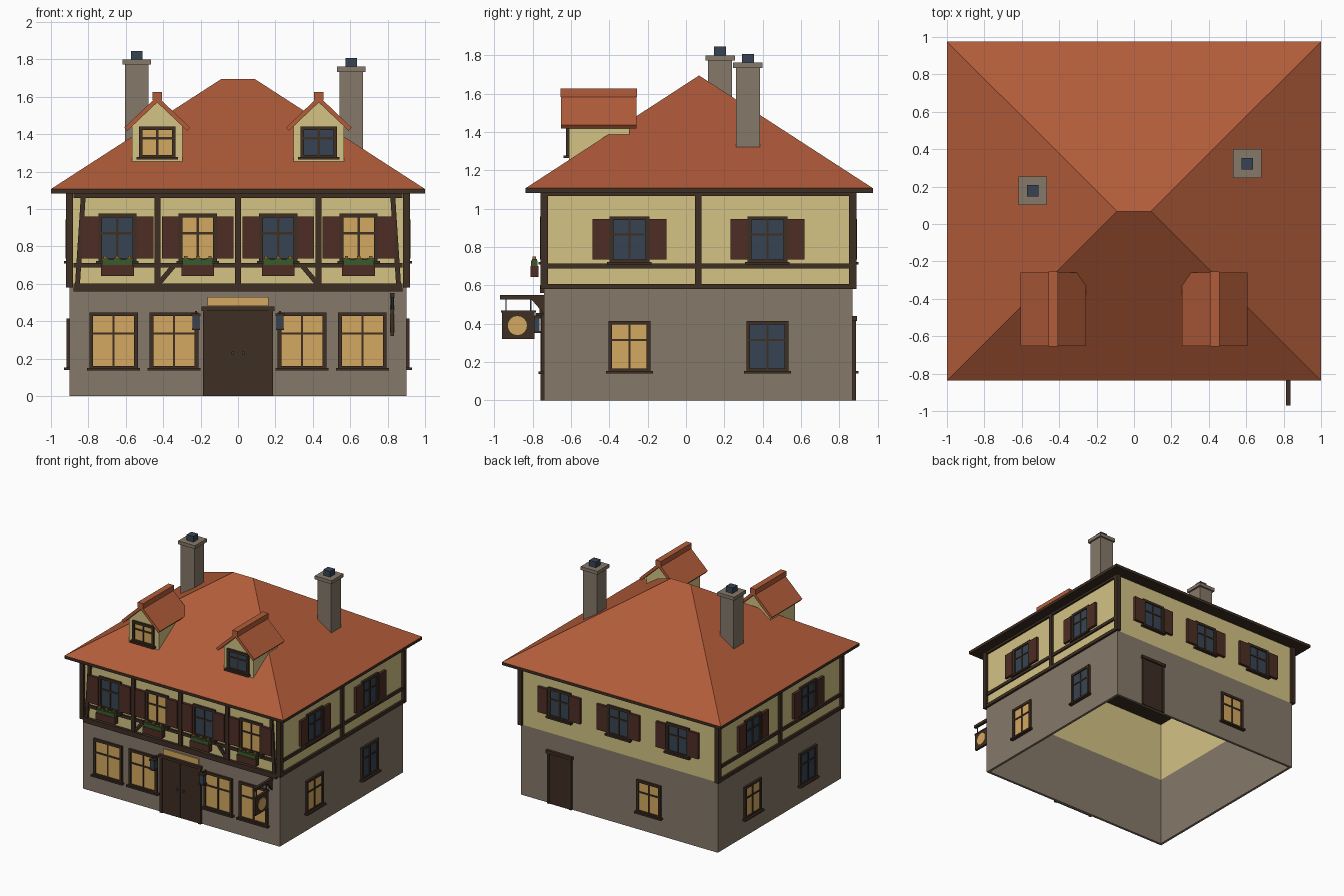
import bpy, bmesh, math
from mathutils import Vector

if "Cube" in bpy.data.objects:
    bpy.data.objects.remove(bpy.data.objects["Cube"])

def lin(c):
    c /= 255
    return c / 12.92 if c <= 0.04045 else ((c + 0.055) / 1.055) ** 2.4

COLOURS = {"stone": (134, 120, 106), "cream": (212, 195, 133), "terracotta": (178, 92, 58),
           "wood": (62, 46, 35), "shutter": (78, 45, 37), "lit": (212, 168, 96),
           "slate": (55, 68, 84), "green": (58, 90, 43)}
NAMES = list(COLOURS)
MATS = []
for n, c in COLOURS.items():
    m = bpy.data.materials.new(n)
    m.diffuse_color = (*[lin(v) for v in c], 1)
    m.use_nodes = True
    m.node_tree.nodes["Principled BSDF"].inputs["Base Color"].default_value = m.diffuse_color
    MATS.append(m)

# Wall frames: (u along wall, v up, d outwards) -> world
X, YF, YB, DORM = 0.90, -0.74, 0.87, -0.61
YM = (YF + YB) / 2
front = lambda u, v, d: (u, YF - d, v)
back = lambda u, v, d: (u, YB + d, v)
right = lambda u, v, d: (X + d, u, v)
left = lambda u, v, d: (-X - d, u, v)
dormer = lambda u, v, d: (u, DORM - d, v)
world = lambda u, v, d: (u, d, v)           # x, z, y

class Part:
    """Collects solids in one mesh object."""
    def __init__(self, name, frame=world):
        self.name, self.f, self.bm = name, frame, bmesh.new()

    def prism(self, pts, d0, d1, mat, top=1.0):
        cu = sum(p[0] for p in pts) / len(pts)
        cv = sum(p[1] for p in pts) / len(pts)
        a = [self.bm.verts.new(self.f(u, v, d0)) for u, v in pts]
        b = [self.bm.verts.new(self.f(cu + (u - cu) * top, cv + (v - cv) * top, d1)) for u, v in pts]
        n = len(pts)
        fs = [self.bm.faces.new(a), self.bm.faces.new(b)]
        fs += [self.bm.faces.new((a[i], a[(i + 1) % n], b[(i + 1) % n], b[i])) for i in range(n)]
        for f in fs:
            f.material_index = NAMES.index(mat)
        return self

    def box(self, u0, u1, v0, v1, d0, d1, mat):
        return self.prism([(u0, v0), (u1, v0), (u1, v1), (u0, v1)], d0, d1, mat)

    def strut(self, u0, v0, u1, v1, w, d, mat="wood"):
        t = Vector((u1 - u0, v1 - v0)).normalized() * w / 2
        n = (-t.y, t.x)
        return self.prism([(u0 + n[0], v0 + n[1]), (u1 + n[0], v1 + n[1]),
                           (u1 - n[0], v1 - n[1]), (u0 - n[0], v0 - n[1])], 0, d, mat)

    def done(self):
        bmesh.ops.recalc_face_normals(self.bm, faces=self.bm.faces)
        me = bpy.data.meshes.new(self.name)
        self.bm.to_mesh(me)
        self.bm.free()
        for m in MATS:
            me.materials.append(m)
        ob = bpy.data.objects.new(self.name, me)
        bpy.context.collection.objects.link(ob)
        # keep only the colours this part uses
        used = sorted({p.material_index for p in me.polygons})
        idx = [used.index(p.material_index) for p in me.polygons]
        me.materials.clear()
        for u in used:
            me.materials.append(MATS[u])
        me.polygons.foreach_set("material_index", idx)
        return ob

def window(name, frame, u, v0, v1, hw, glass, bar, shutters=False):
    p, w = Part(name, frame), 0.02
    p.box(u - hw + w, u + hw - w, v0 + w, v1 - w, 0, 0.006, glass)
    for s in (-1, 1):
        a, b = sorted((u + s * hw, u + s * (hw - w)))
        p.box(a, b, v0, v1, 0, 0.016, "wood")
        if shutters:
            a, b = sorted((u + s * hw, u + s * (hw + 0.09)))
            p.box(a, b, v0 + 0.02, v1 - 0.015, 0, 0.022, "shutter")
    p.box(u - hw + w, u + hw - w, v1 - w, v1, 0, 0.016, "wood")
    p.box(u - hw + w, u + hw - w, v0, v0 + w, 0, 0.016, "wood")
    p.box(u - 0.006, u + 0.006, v0 + w, v1 - w, 0, 0.012, "wood")
    p.box(u - hw + w, u + hw - w, bar - 0.006, bar + 0.006, 0, 0.012, "wood")
    p.box(u - hw - 0.012, u + hw + 0.012, v0 - 0.006, v0 + 0.008, 0, 0.03, "wood")
    p.done()

# Hollow storeys, open at the bottom
for name, z0, z1, mat in (("ground_floor_walls", 0, 0.58, "stone"), ("upper_floor_walls", 0.58, 1.09, "cream")):
    p, t = Part(name), 0.02
    p.box(-X, X, z0, z1, YF, YF + t, mat).box(-X, X, z0, z1, YB - t, YB, mat)
    p.box(-X, -X + t, z0, z1, YF + t, YB - t, mat).box(X - t, X, z0, z1, YF + t, YB - t, mat).done()

# Eave board and hipped roof
EY0, EY1, EZ, RZ, RY = -0.837, 0.975, 1.107, 1.695, 0.068
Part("eave_board").box(-1, 1, 1.083, EZ, EY0, EY1, "wood").done()
p = Part("hipped_roof")
b = [p.bm.verts.new(c) for c in ((-1, EY0, EZ), (1, EY0, EZ), (1, EY1, EZ), (-1, EY1, EZ))]
r = [p.bm.verts.new((x, RY, RZ)) for x in (-0.09, 0.09)]
for vs in ((b[0], b[1], r[1], r[0]), (b[1], b[2], r[1]), (b[2], b[3], r[0], r[1]), (b[3], b[0], r[0]), b[::-1]):
    p.bm.faces.new(vs).material_index = NAMES.index("terracotta")
p.done()

# Timber framing
p = Part("corner_posts")
for x in (-X, X):
    for y in (YF, YB):
        p.box(x - 0.019, x + 0.019, 0.58, 1.085, y - 0.019, y + 0.019, "wood")
p.done()
p = Part("front_timbers", front)
p.box(-0.88, 0.88, 0.56, 0.602, 0, 0.022, "wood").box(-0.88, 0.88, 1.06, 1.085, 0, 0.018, "wood")
p.box(-0.88, 0.88, 0.688, 0.712, 0, 0.014, "wood")
for u in (-0.43, 0, 0.43):
    p.box(u - 0.016, u + 0.016, 0.6, 1.06, 0, 0.018, "wood")
for s in (-1, 1):
    p.strut(s * 0.828, 1.06, s * 0.858, 0.6, 0.026, 0.018)
    p.strut(s * 0.345, 0.695, s * 0.425, 0.6, 0.026, 0.016)
p.done()
for side, fr in (("right", right), ("left", left)):
    p = Part(side + "_timbers", fr)
    for v0, v1, d in ((0.58, 0.608, 0.017), (1.065, 1.085, 0.017), (0.688, 0.714, 0.013)):
        p.box(YF + 0.019, YB - 0.019, v0, v1, 0, d, "wood")
    p.box(YM - 0.017, YM + 0.017, 0.608, 1.065, 0, 0.017, "wood").done()

# Front windows, flower boxes
for i, u in enumerate((-0.665, -0.342, 0.342, 0.665)):
    window("front_lower_window", front, u, 0.142, 0.448, 0.13, "lit", 0.335)
for i, u in enumerate((-0.645, -0.215, 0.215, 0.645)):
    window("front_upper_window", front, u, 0.715, 0.975, 0.102, ("slate", "lit")[i % 2], 0.87, True)
    p = Part("flower_box", front)
    p.box(u - 0.088, u + 0.088, 0.643, 0.7, 0.03, 0.072, "shutter")
    p.box(u - 0.082, u + 0.082, 0.7, 0.73, 0.034, 0.068, "green")
    for k in (-0.065, 0, 0.065):
        p.box(u + k - 0.02, u + k + 0.02, 0.725, 0.738, 0.038, 0.064, "green")
        p.box(u + k - 0.009, u + k + 0.009, 0.735, 0.75, 0.042, 0.06, "terracotta")
    p.done()

# Side windows
for side, fr, glass in (("right", right, ("lit", "slate")), ("left", left, ("slate", "lit"))):
    for u, g in zip((-0.295, 0.425), glass):
        window(side + "_lower_window", fr, u, 0.145, 0.415, 0.11, g, 0.315)
        window(side + "_upper_window", fr, u, 0.715, 0.96, 0.104, "slate", 0.865, True)

# Back windows and door
for u in (-0.54, 0, 0.54):
    window("back_upper_window", back, u, 0.715, 0.96, 0.104, "slate", 0.865, True)
window("back_lower_window", back, -0.275, 0.145, 0.415, 0.11, "lit", 0.315)
p = Part("back_door", back)
p.box(0.445, 0.635, 0, 0.415, 0, 0.01, "wood").box(0.43, 0.45, 0, 0.42, 0, 0.016, "wood")
p.box(0.63, 0.65, 0, 0.42, 0, 0.016, "wood").box(0.42, 0.66, 0.415, 0.44, 0, 0.022, "wood").done()

# Front double door with lit panel above
p = Part("front_door", front)
for s in (-1, 1):
    a, b = sorted((s * 0.165, s * 0.188))
    p.box(a, b, 0, 0.46, 0, 0.018, "wood")
    a, b = sorted((s * 0.003, s * 0.165))
    p.box(a, b, 0, 0.455, 0, 0.01, "wood")
    p.box(s * 0.028 - 0.007, s * 0.028 + 0.007, 0.222, 0.238, 0.008, 0.02, "slate")
p.box(-0.195, 0.195, 0.455, 0.478, 0, 0.024, "wood").box(-0.003, 0.003, 0, 0.455, 0, 0.006, "wood").done()
Part("panel_over_door", front).box(-0.162, 0.162, 0.482, 0.53, 0, 0.009, "lit").done()

# Lanterns beside the door
for u in (-0.225, 0.225):
    p = Part("lantern", front)
    p.box(u - 0.006, u + 0.006, 0.44, 0.455, 0, 0.045, "wood")
    p.box(u - 0.024, u + 0.024, 0.428, 0.442, 0.018, 0.066, "wood")
    p.box(u - 0.018, u + 0.018, 0.362, 0.428, 0.024, 0.06, "slate")
    p.box(u - 0.022, u + 0.022, 0.352, 0.362, 0.02, 0.064, "wood").done()

# Hanging sign on a bracket (frame: u = y, d = x)
p = Part("hanging_sign", lambda u, v, d: (0.825 + d, u, v))
p.box(-0.97, YF, 0.527, 0.55, -0.011, 0.011, "wood")
p.prism([(YF, 0.45), (YF, 0.53), (-0.81, 0.53)], -0.009, 0.009, "wood")
for y in (-0.94, -0.81):
    p.box(y - 0.003, y + 0.003, 0.46, 0.53, -0.003, 0.003, "slate")
p.box(-0.96, -0.79, 0.32, 0.462, -0.009, 0.009, "wood")
p.box(-0.966, -0.784, 0.458, 0.469, -0.011, 0.011, "wood")
disc = [(-0.88 + 0.05 * math.cos(k * math.tau / 16), 0.39 + 0.05 * math.sin(k * math.tau / 16)) for k in range(16)]
p.prism(disc, -0.013, 0.013, "lit").done()

# Dormers
for cx, glass in ((-0.432, "lit"), (0.432, "slate")):
    p = Part("dormer_body", dormer)
    p.prism([(cx - 0.135, 1.2), (cx + 0.135, 1.2), (cx + 0.135, 1.445), (cx, 1.575), (cx - 0.135, 1.445)],
            0, DORM + 0.295, "cream").done()
    window("dormer_window", dormer, cx, 1.27, 1.442, 0.098, glass, 1.378)
    p = Part("dormer_roof", dormer)
    for s in (-1, 1):
        p.prism([(cx, 1.603), (cx + s * 0.175, 1.436), (cx + s * 0.16, 1.418), (cx, 1.57)],
                0.043, DORM + 0.258, "terracotta")
    p.box(cx - 0.025, cx + 0.025, 1.583, 1.626, 0.046, DORM + 0.255, "terracotta").done()

# Chimneys with cap and pot
for cx, cy, top in ((-0.541, 0.178, 1.80), (0.606, 0.323, 1.762)):
    p = Part("chimney")
    for h, z0, z1, m in ((0.063, 1.2, top - 0.028, "stone"), (0.077, top - 0.028, top, "stone"),
                         (0.031, top, top + 0.046, "slate")):
        p.box(cx - h, cx + h, z0, z1, cy - h, cy + h, m)
    p.done()
